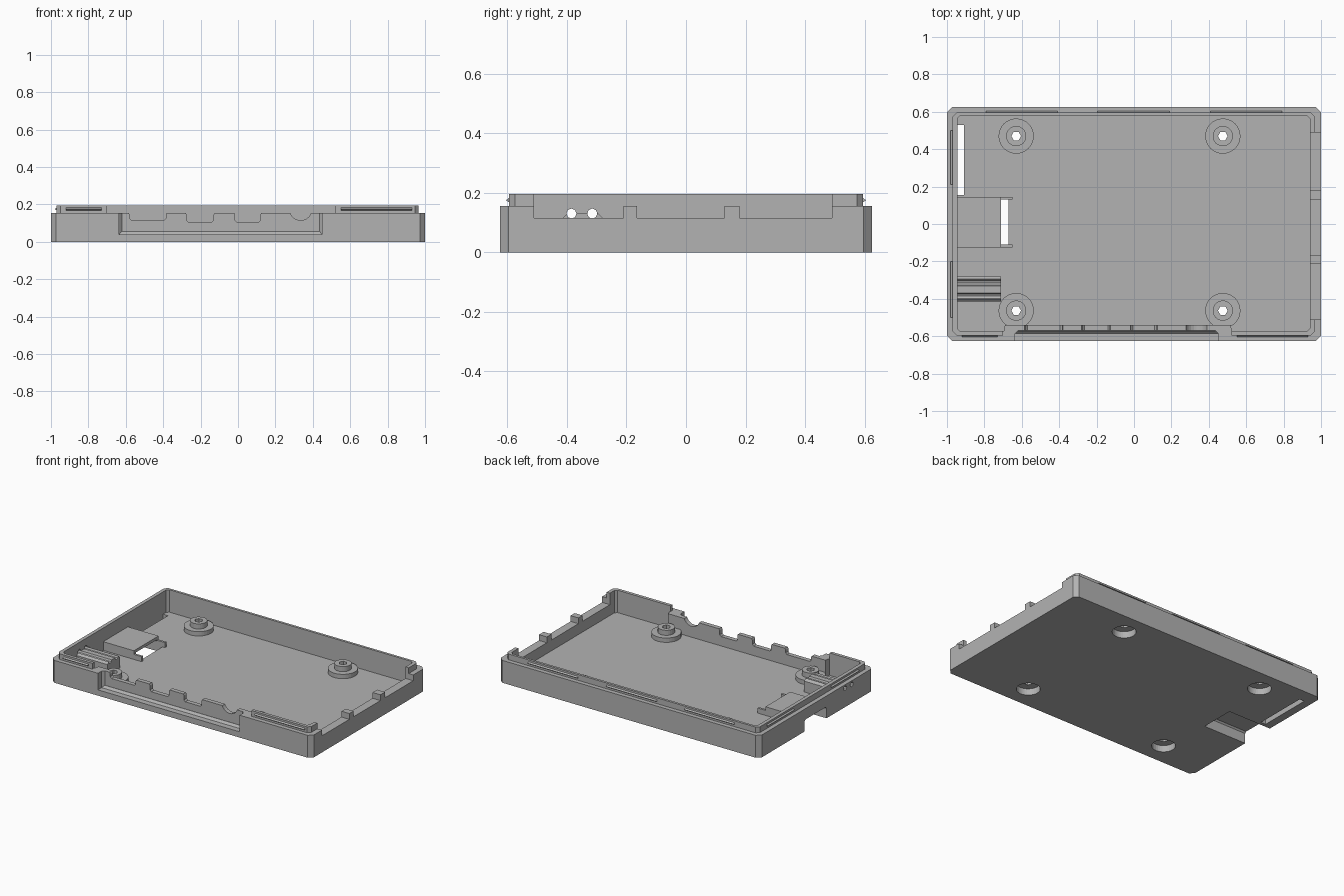
import bpy, bmesh, math

if "Cube" in bpy.data.objects:
    bpy.data.objects.remove(bpy.data.objects["Cube"], do_unlink=True)

plastic = bpy.data.materials.new("grey plastic")
plastic.use_nodes = True
grey = (0.45, 0.45, 0.45, 1)
plastic.diffuse_color = grey
plastic.node_tree.nodes["Principled BSDF"].inputs["Base Color"].default_value = grey


def prism(name, outline, low, high, axis="z"):
    """Extrude an outline along z (points x, y), y (points x, z) or x (points y, z)."""
    place = {"z": lambda a, b, c: (a, b, c),
             "y": lambda a, b, c: (a, c, b),
             "x": lambda a, b, c: (c, a, b)}[axis]
    bm = bmesh.new()
    rings = [[bm.verts.new(place(a, b, c)) for a, b in outline] for c in (low, high)]
    bm.faces.new(rings[0])
    bm.faces.new(rings[1])
    n = len(outline)
    for i in range(n):
        j = (i + 1) % n
        bm.faces.new((rings[0][i], rings[0][j], rings[1][j], rings[1][i]))
    bmesh.ops.recalc_face_normals(bm, faces=bm.faces)
    mesh = bpy.data.meshes.new(name)
    bm.to_mesh(mesh)
    bm.free()
    mesh.materials.append(plastic)
    obj = bpy.data.objects.new(name, mesh)
    bpy.context.collection.objects.link(obj)
    return obj


def box(name, x, y, z):
    return prism(name, [(x[0], y[0]), (x[1], y[0]), (x[1], y[1]), (x[0], y[1])], *z)


def plate(name, x, y, z, c):
    """Rectangle with chamfered corners."""
    (l, r), (f, b) = x, y
    return prism(name, [(l + c, f), (r - c, f), (r, f + c), (r, b - c),
                        (r - c, b), (l + c, b), (l, b - c), (l, f + c)], *z)


def disc(name, centre, radius, low, high, sides=32, axis="z"):
    pts = [(centre[0] + radius * math.cos(math.tau * i / sides),
            centre[1] + radius * math.sin(math.tau * i / sides)) for i in range(sides)]
    return prism(name, pts, low, high, axis)


def combine(target, tool, operation):
    mod = target.modifiers.new("cut", "BOOLEAN")
    mod.operation = operation
    mod.solver = "EXACT"
    mod.object = tool
    bpy.context.view_layer.objects.active = target
    bpy.ops.object.modifier_apply(modifier=mod.name)
    bpy.data.objects.remove(tool, do_unlink=True)


# Tray with a stepped rim
tray = plate("case_tray", (-1, 1), (-0.625, 0.625), (0, 0.155), 0.028)


def add(tool):
    combine(tray, tool, "UNION")


def cut(tool):
    combine(tray, tool, "DIFFERENCE")


FLOOR = 0.04
add(plate("rim", (-0.97, 0.965), (-0.595, 0.595), (0.1, 0.195), 0.02))
cut(plate("cavity", (-0.945, 0.94), (-0.573, 0.578), (FLOOR, 0.3), 0.015))

# Side wall opening with two tabs left standing
cut(box("side_gap", (0.9, 1.1), (-0.51, 0.49), (0.155, 0.3)))
for span in ((-0.51, -0.21), (-0.165, 0.13), (0.18, 0.49)):
    cut(box("side_notch", (0.9, 1.1), span, (0.115, 0.3)))

# Front port wall behind a finger recess
cut(box("front_gap", (-0.7, 0.52), (-0.7, -0.5), (0.155, 0.3)))
add(prism("port_wall", [(-0.7, -0.59), (0.53, -0.59), (0.515, -0.54), (-0.69, -0.54)], 0.02, 0.155))
recess = prism("recess", [(-0.635, -0.7), (0.45, -0.7), (0.45, -0.585),
                          (0.435, -0.57), (-0.62, -0.57), (-0.635, -0.585)], FLOOR, 0.3)
cut(recess)
add(prism("recess_fillet", [(-0.571, FLOOR - 0.01), (-0.565, 0.055), (-0.571, 0.055),
                            (-0.585, FLOOR), (-0.585, FLOOR - 0.01)], -0.64, 0.455, "x"))
for left, right, bottom in ((-0.58, -0.385, 0.115), (-0.275, -0.13, 0.105), (-0.015, 0.12, 0.105)):
    c = 0.01
    cut(prism("port", [(left - c, 0.165), (left, 0.145), (left, bottom + c), (left + c, bottom),
                       (right - c, bottom), (right, bottom + c), (right, 0.145),
                       (right + c, 0.165)], -0.7, -0.5, "y"))
cut(disc("audio_port", (0.335, 0.175), 0.06, -0.7, -0.5, 24, "y"))

# Card slot cover, its two legs and the opening underneath
add(box("card_cover", (-0.96, -0.71), (-0.125, 0.145), (0.02, 0.1)))
for y in (-0.125, 0.13):
    add(box("card_leg", (-0.72, -0.65), (y, y + 0.015), (0.02, 0.075)))
cut(prism("card_opening", [(-0.11, -0.1), (0.13, -0.1), (0.13, 0.07),
                           (0.12, 0.08), (-0.1, 0.08), (-0.11, 0.07)], -1.1, -0.67, "x"))

# Light guide block with two channels through the wall
add(prism("light_guide", [(-0.415, 0.02), (-0.28, 0.02), (-0.28, 0.115), (-0.295, 0.13),
                          (-0.4, 0.13), (-0.415, 0.115)], -0.96, -0.71, "x"))
for y in (-0.385, -0.315):
    cut(disc("light_channel", (y, 0.13), 0.017, -1.1, -0.6, 8, "x"))

# Vent slit in the floor
cut(box("vent_slit", (-0.945, -0.908), (0.155, 0.53), (-0.1, 0.1)))

# Screw posts, countersunk from below
for x in (-0.63, 0.475):
    for y in (-0.463, 0.47):
        add(disc("post_base", (x, y), 0.094, 0.02, 0.07))
        add(disc("post_top", (x, y), 0.054, 0.05, 0.105, 24))
        cut(disc("screw_head", (x, y), 0.075, -0.1, 0.045))
        cut(disc("screw_hole", (x, y), 0.026, -0.1, 0.2, 6))


# Snap ridges around the rim
def ridge(name, span, edge, axis, side):
    profile = [(edge - side * 0.004, 0.165), (edge + side * 0.01, 0.175), (edge - side * 0.004, 0.185)]
    if axis == "x":
        return prism(name, profile, *span, "x")
    return prism(name, profile, *span, "y")


for i, span in enumerate(((-0.79, -0.41), (-0.195, 0.19), (0.41, 0.79))):
    ridge(f"back_snap_{i + 1}", span, 0.595, "x", 1)
for i, span in enumerate(((-0.92, -0.73), (0.55, 0.93))):
    ridge(f"front_snap_{i + 1}", span, -0.595, "x", -1)
for i, span in enumerate(((-0.5, -0.2), (0.21, 0.5))):
    ridge(f"end_snap_{i + 1}", span, -0.97, "y", -1)
